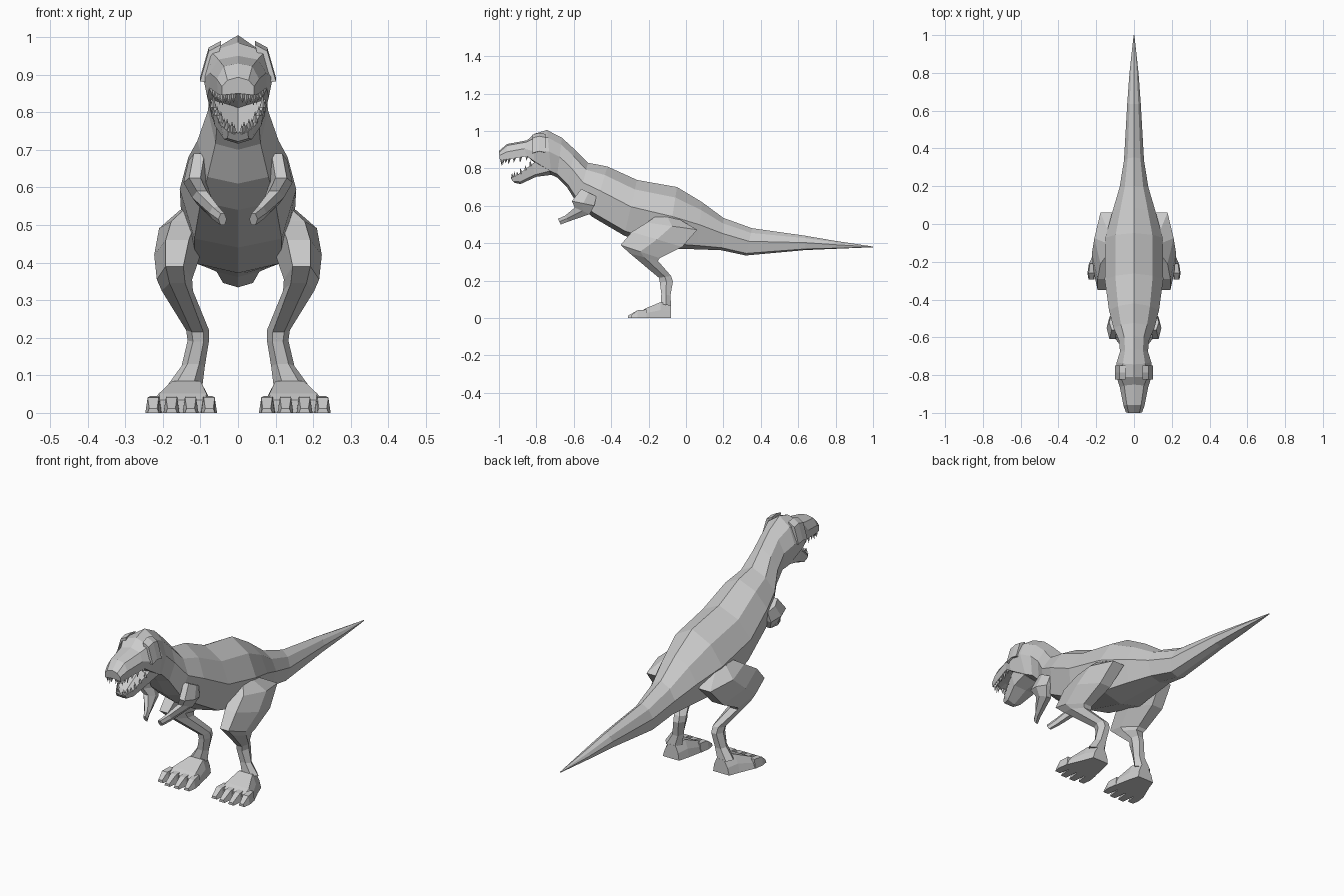
import bpy, bmesh
from mathutils import Vector


def finish(name, bm, mirror=False):
    bmesh.ops.recalc_face_normals(bm, faces=bm.faces)
    me = bpy.data.meshes.new(name)
    bm.to_mesh(me)
    bm.free()
    ob = bpy.data.objects.new(name, me)
    bpy.context.collection.objects.link(ob)
    if mirror:
        mod = ob.modifiers.new("Mirror", 'MIRROR')
        mod.use_mirror_merge = False
    return ob


def skin(bm, rings):
    """Join closed rings of points and cap both ends."""
    vs = [[bm.verts.new(p) for p in r] for r in rings]
    n = len(vs[0])
    for a, b in zip(vs, vs[1:]):
        for i in range(n):
            j = (i + 1) % n
            bm.faces.new((a[i], a[j], b[j], b[i]))
    bm.faces.new(vs[0])
    bm.faces.new(vs[-1])


def both(half):
    """Half section, top centre to bottom centre, completed symmetrically."""
    return half + [(-x, y, z) for x, y, z in half[-2:0:-1]]


def trunk(yt, zt, yb, zb, w):
    sec = [(0, 0), (.64, .17), (1, .48), (.75, .92), (0, 1)]
    return both([(k * w, yt + (yb - yt) * t, zt + (zb - zt) * t) for k, t in sec])


def limb(yf, zf, yb, zb, xi, xo):
    """Six-sided limb section from front point, back point, inner and outer x."""
    sec = [(.25, 0), (.75, 0), (1, .5), (.75, 1), (.25, 1), (0, .5)]
    return [(xi + (xo - xi) * k, yf + (yb - yf) * t, zf + (zb - zf) * t) for k, t in sec]


# skull: snout to cheek
skull = [both(h) for h in (
    [(0, -1, .893), (.028, -1, .885), (.043, -.998, .868), (.043, -.995, .845), (0, -.995, .85)],
    [(0, -.957, .93), (.038, -.957, .922), (.056, -.96, .888), (.054, -.955, .848), (0, -.95, .86)],
    [(0, -.85, .95), (.052, -.855, .94), (.075, -.865, .905), (.076, -.85, .865), (0, -.85, .865)],
    [(0, -.81, .985), (.072, -.81, .962), (.092, -.81, .89), (.082, -.815, .84), (0, -.81, .83)])]
# neck, body and tail
body = [trunk(*r) for r in (
    (-.743, 1.005, -.72, .765, .092), (-.663, .963, -.69, .752, .074),
    (-.594, .90, -.637, .70, .08), (-.524, .83, -.58, .61, .108),
    (-.42, .81, -.50, .54, .132), (-.262, .738, -.33, .44, .155),
    (-.048, .70, -.10, .372, .152), (.085, .62, .06, .367, .112),
    (.20, .535, .19, .362, .076), (.353, .48, .32, .334, .053),
    (.636, .44, .636, .363, .036), (.80, .412, .80, .370, .024), (1, .382, 1, .378, .002))]
bm = bmesh.new()
skin(bm, skull + body)
finish("body_and_head", bm)

# lower jaw
bm = bmesh.new()
skin(bm, [both(h) for h in (
    [(0, -.935, .745), (.026, -.935, .748), (.028, -.925, .73), (0, -.915, .722)],
    [(0, -.89, .748), (.046, -.90, .765), (.038, -.885, .728), (0, -.885, .716)],
    [(0, -.82, .79), (.072, -.82, .825), (.062, -.81, .765), (0, -.80, .755)],
    [(0, -.72, .85), (.082, -.75, .875), (.068, -.73, .785), (0, -.72, .765)])])
finish("lower_jaw", bm)

# brow ridges
bm = bmesh.new()
skin(bm, [[(.045, y, z + .018), (.078, y, z), (.101, y, z - .08), (.07, y, z - .085)]
          for y, z in ((-.822, .962), (-.785, .972), (-.75, .965))])
finish("brow", bm, True)


# teeth
def tooth_row(bm, path, count, length, r=.008):
    pts = [Vector(p) for p in path]
    for i in range(count):
        t = i / (count - 1) * (len(pts) - 1)
        k = min(int(t), len(pts) - 2)
        c = pts[k].lerp(pts[k + 1], t - k)
        ln = length * (1 if i % 2 else .75)
        base = [bm.verts.new(c + Vector(d) * r) for d in
                ((1, 0, 0), (0, 1, 0), (-1, 0, 0), (0, -1, 0))]
        tip = bm.verts.new(c + Vector((0, -.004, ln)))
        bm.faces.new(base)
        for a in range(4):
            bm.faces.new((base[a], base[(a + 1) % 4], tip))


bm = bmesh.new()
tooth_row(bm, [(.012, -.985, .848), (.04, -.982, .848), (.05, -.94, .852), (.069, -.85, .866)], 9, -.032)
tooth_row(bm, [(.01, -.928, .742), (.024, -.925, .746), (.042, -.89, .764), (.066, -.83, .812)], 8, .033)
finish("teeth", bm, True)

# legs
bm = bmesh.new()
skin(bm, [limb(*r) for r in (
    (-.155, .548, -.04, .53, .08, .155), (-.21, .51, .06, .472, .08, .21),
    (-.29, .46, -.02, .38, .10, .223), (-.35, .39, -.14, .32, .122, .216),
    (-.30, .345, -.15, .305, .12, .203), (-.145, .215, -.08, .225, .077, .138),
    (-.14, .19, -.07, .195, .077, .134), (-.132, .13, -.083, .12, .088, .150),
    (-.135, .075, -.08, .065, .095, .19))])
finish("leg", bm, True)

# feet
bm = bmesh.new()
skin(bm, [[(a, y, 0), (b, y, 0), (b - .01, y, z * .5), (b - .03, y, z), (a + .02, y, z), (a + .005, y, z * .5)]
          for y, z, a, b in ((-.08, .07, .095, .185), (-.135, .085, .08, .205),
                             (-.215, .052, .064, .24), (-.245, .034, .066, .238))])
finish("foot", bm, True)

# toes
bm = bmesh.new()
for x, end in ((.082, -.30), (.128, -.31), (.175, -.31), (.22, -.295)):
    c = x + (x - .15) * .08
    skin(bm, [[(m - w, y, 0), (m + w, y, 0), (m + w * .7, y, z), (m - w * .7, y, z)]
              for m, y, z, w in ((x, -.21, .045, .019), (c, -.26, .041, .021), (c, end, .012, .015))])
finish("toes", bm, True)

# arms
bm = bmesh.new()
skin(bm, [limb(*r) for r in (
    (-.56, .69, -.48, .65, .075, .132), (-.61, .625, -.49, .60, .085, .145),
    (-.595, .59, -.515, .555, .07, .122), (-.645, .548, -.63, .515, .043, .076),
    (-.685, .53, -.67, .50, .03, .052))])
finish("arm", bm, True)
